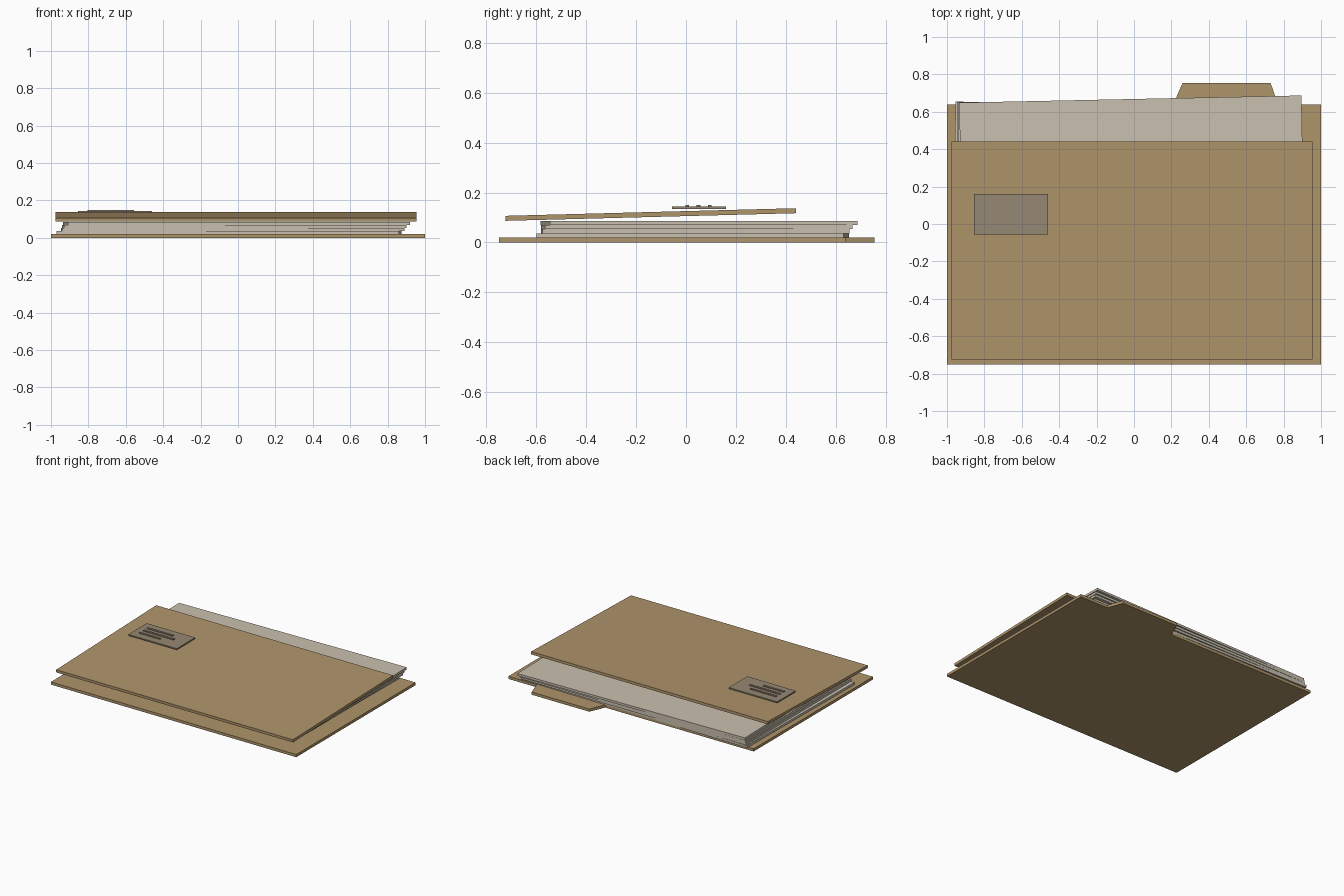
import bpy
import bmesh
from math import radians

cube = bpy.data.objects.get("Cube")
if cube:
    bpy.data.objects.remove(cube, do_unlink=True)


def material(name, rgb):
    mat = bpy.data.materials.new(name)
    mat.use_nodes = True
    mat.diffuse_color = (*rgb, 1)
    mat.node_tree.nodes["Principled BSDF"].inputs["Base Color"].default_value = (*rgb, 1)
    return mat


CARD = material("manila card", (0.43, 0.30, 0.147))
PAPER = material("paper", (0.585, 0.53, 0.43))
LABEL = material("label grey", (0.305, 0.243, 0.175))


def slab(name, outline, thickness, location, mat, rotation=(0, 0, 0)):
    """Extrude a flat outline, centred on its own thickness."""
    bm = bmesh.new()
    face = bm.faces.new([bm.verts.new((x, y, -thickness / 2)) for x, y in outline])
    top = bmesh.ops.extrude_face_region(bm, geom=[face])["geom"]
    verts = [v for v in top if isinstance(v, bmesh.types.BMVert)]
    bmesh.ops.translate(bm, vec=(0, 0, thickness), verts=verts)
    bmesh.ops.recalc_face_normals(bm, faces=bm.faces)
    mesh = bpy.data.meshes.new(name)
    bm.to_mesh(mesh)
    bm.free()
    mesh.materials.append(mat)
    obj = bpy.data.objects.new(name, mesh)
    obj.location = location
    obj.rotation_euler = [radians(a) for a in rotation]
    bpy.context.collection.objects.link(obj)
    return obj


def rect(width, depth):
    w, d = width / 2, depth / 2
    return [(-w, -d), (w, -d), (w, d), (-w, d)]


# Back cover with its index tab
slab("back_cover", [(-1, -0.75), (1, -0.75), (1, 0.64), (0.77, 0.64), (0.73, 0.755),
                    (0.26, 0.755), (0.21, 0.64), (-1, 0.64)], 0.02, (0, 0, 0.01), CARD)

# Stack of slightly turned paper bundles: centre x, centre y, turn
step = 0.0165
for i, (x, y, turn) in enumerate([(-0.047, 0.027, -0.7), (-0.028, 0.037, 0.2),
                                  (-0.02, 0.043, 0.5), (-0.007, 0.052, 1.2)]):
    slab(f"paper_bundle_{i + 1}", rect(1.83, 1.232), step,
         (x, y, 0.02 + step * (i + 0.5)), PAPER, (0, 0, turn))

# Front cover, tilted up towards its open edge
slab("front_cover", rect(1.93, 1.165), 0.02, (-0.01, -0.142, 0.112), CARD, (1.5, 0, 0))

# Label with raised lines
slab("label", rect(0.395, 0.215), 0.009, (-0.658, 0.052, 0.1395), LABEL)
for i, length in enumerate([0.17, 0.25, 0.21]):
    slab(f"label_line_{i + 1}", rect(length, 0.015), 0.006,
         (-0.805 + length / 2, 0.005 + 0.045 * i, 0.147), LABEL)
